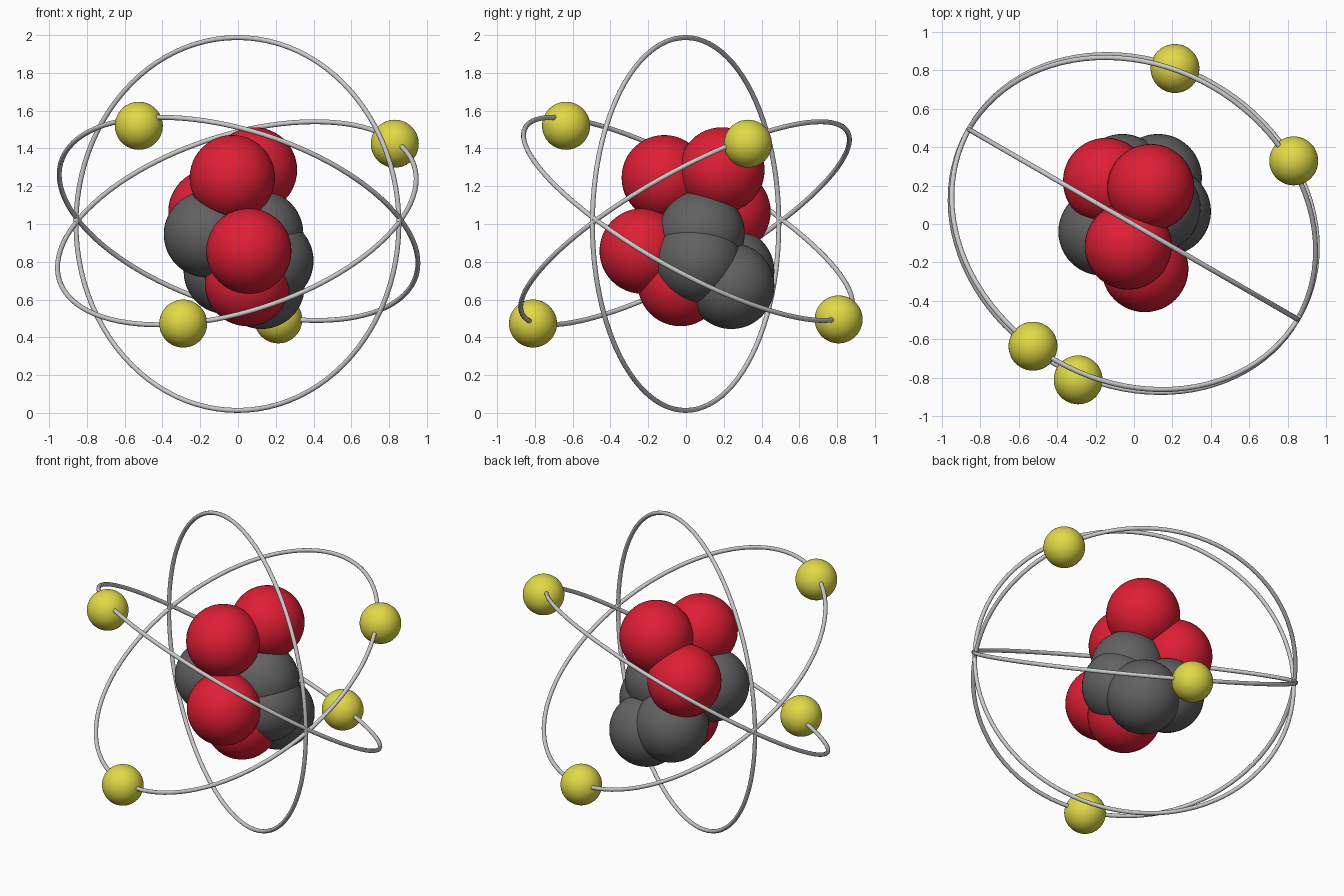
import bpy
from math import radians

if "Cube" in bpy.data.objects:
    bpy.data.objects.remove(bpy.data.objects["Cube"])


def material(name, rgb):
    m = bpy.data.materials.new(name)
    m.diffuse_color = (*rgb, 1)
    m.use_nodes = True
    m.node_tree.nodes["Principled BSDF"].inputs["Base Color"].default_value = m.diffuse_color
    return m


RED = material("red", (0.74, 0.013, 0.034))
DARK = material("dark_grey", (0.12, 0.12, 0.12))
YELLOW = material("yellow", (0.75, 0.70, 0.06))


def balls(name, centres, radius, mat):
    for i, c in enumerate(centres, 1):
        bpy.ops.mesh.primitive_uv_sphere_add(segments=48, ring_count=24, radius=radius, location=c)
        ob = bpy.context.object
        ob.name = f"{name}_{i}"
        ob.data.materials.append(mat)
        bpy.ops.object.shade_smooth()


# Nucleus: overlapping red protons and dark neutrons
balls("proton", [(-0.03, -0.115, 1.245), (0.087, 0.19, 1.286), (-0.143, 0.222, 1.065),
                 (0.057, -0.232, 0.857), (0.05, -0.03, 0.685)], 0.226, RED)
balls("neutron", [(-0.165, -0.04, 0.945), (0.118, 0.083, 0.95), (0.172, 0.065, 0.805),
                  (0.125, 0.24, 0.672), (-0.06, 0.24, 0.75)], 0.228, DARK)

# Electrons: two on each tilted orbit
balls("electron", [(-0.525, -0.635, 1.52), (0.213, 0.808, 0.495),
                   (0.83, 0.328, 1.425), (-0.29, -0.81, 0.473)], 0.127, YELLOW)

# Orbit rings: one upright and two tilted, sharing one horizontal axis
for name, tilt, centre in (("upright_orbit", 90, (-0.003, -0.002, 1.0)),
                           ("tilted_orbit_a", -33, (0.003, 0.01, 1.027)),
                           ("tilted_orbit_b", 33, (-0.006, -0.005, 1.004))):
    bpy.ops.mesh.primitive_torus_add(major_segments=96, minor_segments=12, major_radius=0.987,
                                     minor_radius=0.013, location=centre,
                                     rotation=(radians(tilt), 0, radians(-30)))
    bpy.context.object.name = name
    bpy.ops.object.shade_smooth()
